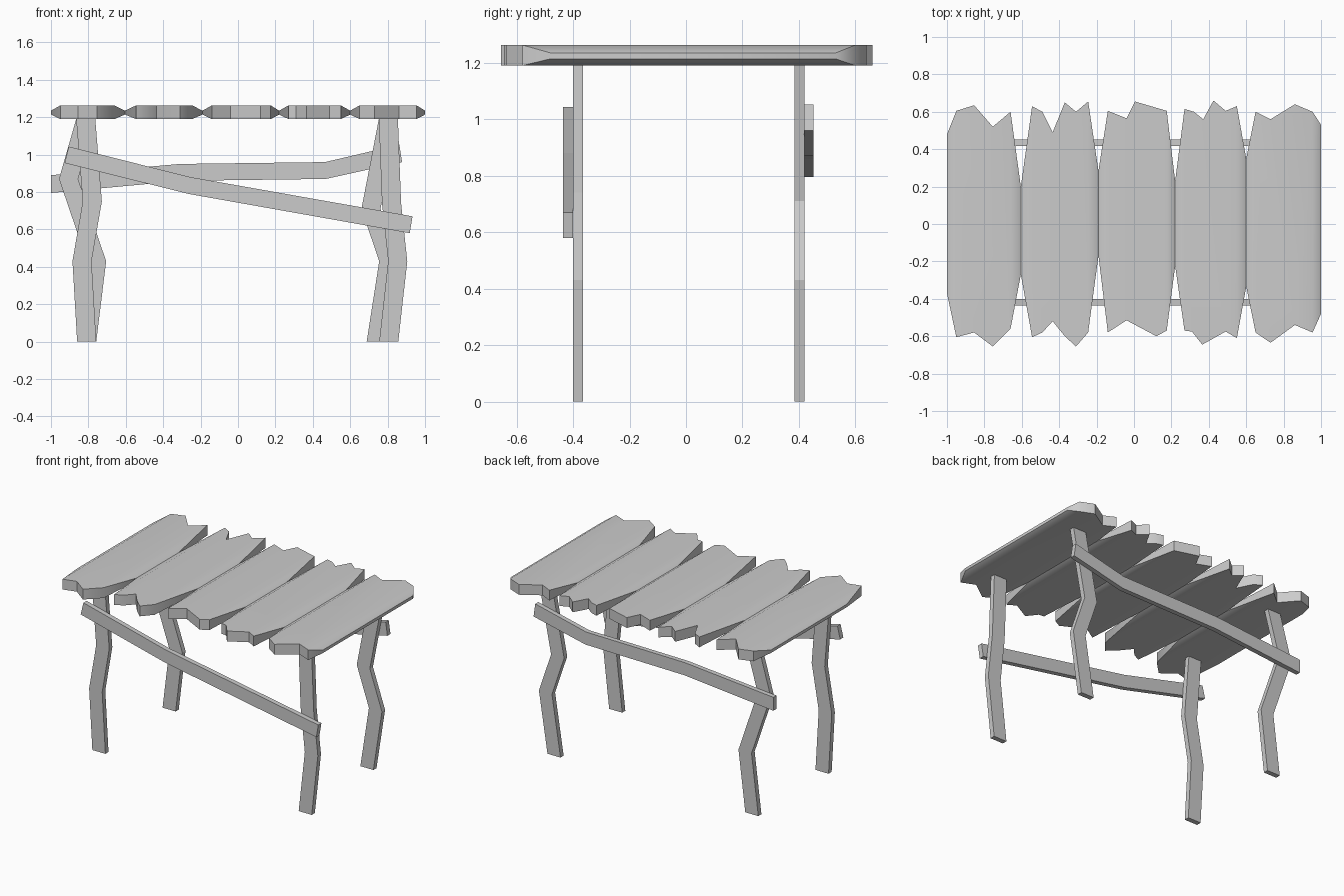
import bpy, bmesh, math

if "Cube" in bpy.data.objects:
    bpy.data.objects.remove(bpy.data.objects["Cube"])

TOP, BOT = 1.263, 1.19          # plank faces
TIP_TOP, TIP_BOT = 1.235, 1.214  # thin blunt long edges


def finish(name, bm):
    bmesh.ops.recalc_face_normals(bm, faces=bm.faces)
    mesh = bpy.data.meshes.new(name)
    bm.to_mesh(mesh)
    bm.free()
    ob = bpy.data.objects.new(name, mesh)
    bpy.context.collection.objects.link(ob)
    return ob


def plank(name, front, back, left, right):
    """Ragged-ended board; left/right = (x, y_front, y_back) of its thin edge."""
    bm = bmesh.new()
    ring = front + back[::-1]
    up = [bm.verts.new((x, y, TOP)) for x, y in ring]
    dn = [bm.verts.new((x, y, BOT)) for x, y in ring]
    bm.faces.new(up)
    bm.faces.new(dn)
    n, f = len(ring), len(front)
    for i in range(n):
        j = (i + 1) % n
        if i not in (f - 1, n - 1):
            bm.faces.new((up[i], up[j], dn[j], dn[i]))
    # tapered long edges
    for i, j, (x, y0, y1) in ((f - 1, f, right), (0, n - 1, left)):
        a, b = [bm.verts.new((x, y, TIP_TOP)) for y in (y0, y1)]
        c, d = [bm.verts.new((x, y, TIP_BOT)) for y in (y0, y1)]
        bm.faces.new((up[i], a, b, up[j]))
        bm.faces.new((a, c, d, b))
        bm.faces.new((c, dn[i], dn[j], d))
        bm.faces.new((up[i], dn[i], c, a))
        bm.faces.new((up[j], b, d, dn[j]))
    ob = finish(name, bm)
    bpy.ops.object.select_all(action='DESELECT')
    ob.select_set(True)
    bpy.context.view_layer.objects.active = ob
    bpy.ops.object.shade_smooth_by_angle(angle=math.radians(40))


def bent_bar(name, pairs, y0, y1):
    """Flat bar through pairs of opposite edge points (x, z, x, z)."""
    bm = bmesh.new()
    rings = []
    for ax, az, bx, bz in pairs:
        rings.append([bm.verts.new(p) for p in
                      ((ax, y0, az), (bx, y0, bz), (bx, y1, bz), (ax, y1, az))])
    for r, s in zip(rings, rings[1:]):
        for i in range(4):
            j = (i + 1) % 4
            bm.faces.new((r[i], r[j], s[j], s[i]))
    bm.faces.new(rings[0])
    bm.faces.new(rings[-1])
    finish(name, bm)


# Table top: thin edges where boards meet, and ragged ends of each board
edges = [(-1, -.37, .48), (-.605, -.27, .2), (-.19, -.17, .285),
         (.22, -.225, .23), (.6, -.335, .35), (1, -.48, .53)]
boards = [
    ([(-.95, -.605), (-.855, -.58), (-.755, -.655), (-.66, -.56)],
     [(-.95, .605), (-.855, .635), (-.755, .52), (-.66, .6)]),
    ([(-.545, -.605), (-.49, -.58), (-.435, -.52), (-.37, -.6), (-.31, -.655), (-.245, -.58)],
     [(-.545, .63), (-.49, .6), (-.435, .49), (-.37, .65), (-.31, .6), (-.245, .655)]),
    ([(-.14, -.58), (-.04, -.515), (.12, -.6), (.175, -.57)],
     [(-.14, .605), (-.04, .565), (.005, .655), (.175, .605)]),
    ([(.27, -.57), (.31, -.575), (.365, -.645), (.49, -.575), (.55, -.61)],
     [(.27, .615), (.32, .6), (.37, .56), (.425, .66), (.49, .605), (.55, .63)]),
    ([(.65, -.58), (.73, -.635), (.86, -.54), (.955, -.58)],
     [(.65, .6), (.73, .56), (.86, .64), (.955, .6)]),
]
for k, (front, back) in enumerate(boards):
    plank(f"top_plank_{k + 1}", front, back, edges[k], edges[k + 1])

# Crooked legs: (left x, z) stations, constant width
W = .102
FRONT, BACK = (-.4, -.365), (.385, .42)
legs = {
    "front_left_leg": (FRONT, [(-.86, 0), (-.885, .43), (-.83, .75), (-.865, BOT)]),
    "back_left_leg": (BACK, [(-.86, 0), (-.807, .43), (-.957, .87), (-.865, BOT)]),
    "front_right_leg": (FRONT, [(.755, 0), (.803, .43), (.77, .74), (.753, BOT)]),
    "back_right_leg": (BACK, [(.688, 0), (.755, .43), (.66, .71), (.753, BOT)]),
}
for name, ((y0, y1), path) in legs.items():
    bent_bar(name, [(x, z, x + W, z) for x, z in path], y0, y1)

# Slanted rails on the outside of the legs
bent_bar("front_rail", [(-.905, 1.043, -.927, .955), (-.255, .88, -.265, .79),
                        (.933, .67, .918, .58)], -.435, -.4)
bent_bar("back_rail", [(-1, .89, -1, .795), (-.31, .95, -.3, .86),
                       (.465, .96, .47, .87), (.863, 1.053, .877, .96)], .418, .452)
